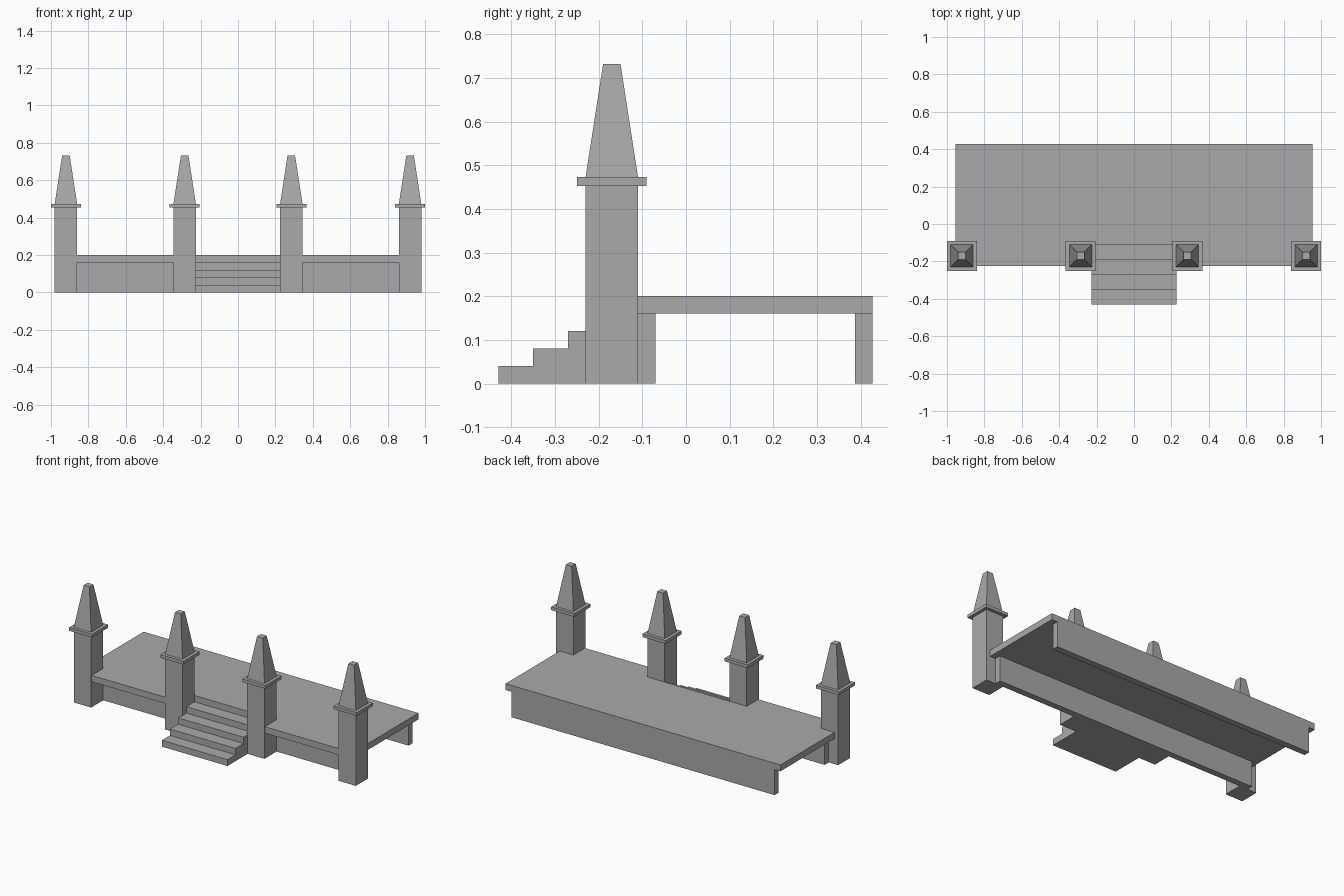
import bpy
import bmesh

cube = bpy.data.objects.get("Cube")
if cube:
    bpy.data.objects.remove(cube, do_unlink=True)

stone = bpy.data.materials.new("grey_stone")
stone.use_nodes = True
GREY = (0.4, 0.4, 0.4, 1)
stone.diffuse_color = GREY
stone.node_tree.nodes["Principled BSDF"].inputs["Base Color"].default_value = GREY


def make_object(name, bm):
    bmesh.ops.recalc_face_normals(bm, faces=bm.faces)
    mesh = bpy.data.meshes.new(name)
    bm.to_mesh(mesh)
    bm.free()
    mesh.materials.append(stone)
    obj = bpy.data.objects.new(name, mesh)
    bpy.context.collection.objects.link(obj)
    return obj


def extrude_profile(name, points, offset):
    """Fill a closed outline and extrude it along the offset vector."""
    bm = bmesh.new()
    face = bm.faces.new([bm.verts.new(p) for p in points])
    new = bmesh.ops.extrude_face_region(bm, geom=[face])["geom"]
    verts = [g for g in new if isinstance(g, bmesh.types.BMVert)]
    bmesh.ops.translate(bm, verts=verts, vec=offset)
    return make_object(name, bm)


def block(name, x0, x1, y0, y1, z0, z1):
    outline = [(x0, y0, z0), (x1, y0, z0), (x1, y1, z0), (x0, y1, z0)]
    return extrude_profile(name, outline, (0, 0, z1 - z0))


def spire(name, x, y, z0, z1, base, top):
    bm = bmesh.new()
    bmesh.ops.create_cube(bm, size=1)
    for v in bm.verts:
        width = top if v.co.z > 0 else base
        v.co = (x + v.co.x * width, y + v.co.y * width, z1 if v.co.z > 0 else z0)
    return make_object(name, bm)


FRONT, INNER, BACK = -0.225, -0.11, 0.427
STAIR_X, DECK_X, WALL_X = 0.228, 0.955, 0.915
DECK_Z, STEP, TREAD = 0.16, 0.04, 0.08

# Deck slab with a notch for the stairs
half = [(STAIR_X, INNER), (STAIR_X, FRONT), (DECK_X, FRONT), (DECK_X, BACK)]
outline = half + [(-x, y) for x, y in reversed(half)]
extrude_profile("deck", [(x, y, DECK_Z) for x, y in outline], (0, 0, STEP))

# Supporting walls under the deck
block("front_wall", -WALL_X, WALL_X, INNER, INNER + 0.04, 0, DECK_Z)
block("back_wall", -WALL_X, WALL_X, BACK - 0.04, BACK, 0, DECK_Z)

# Stairs from one stepped profile
profile = [(INNER, 0)]
for i in range(4):
    y = INNER - TREAD * (4 - i)
    profile += [(y, STEP * i), (y, STEP * (i + 1))]
profile.append((INNER, DECK_Z))
extrude_profile("stairs", [(-STAIR_X, y, z) for y, z in profile], (2 * STAIR_X, 0, 0))

# Four pillars, each with a cap and a tapered spire
PILLAR_Y = -0.17
for side, sign in (("left", 1), ("right", -1)):
    for place, x in (("outer", 0.92), ("inner", 0.285)):
        cx = x * sign
        label = f"{side}_{place}"
        for part, r, z0, z1 in (("pillar", 0.06, 0, 0.453), ("cap", 0.08, 0.453, 0.473)):
            block(f"{label}_{part}", cx - r, cx + r, PILLAR_Y - r, PILLAR_Y + r, z0, z1)
        spire(f"{label}_spire", cx, PILLAR_Y, 0.473, 0.732, 0.12, 0.04)
